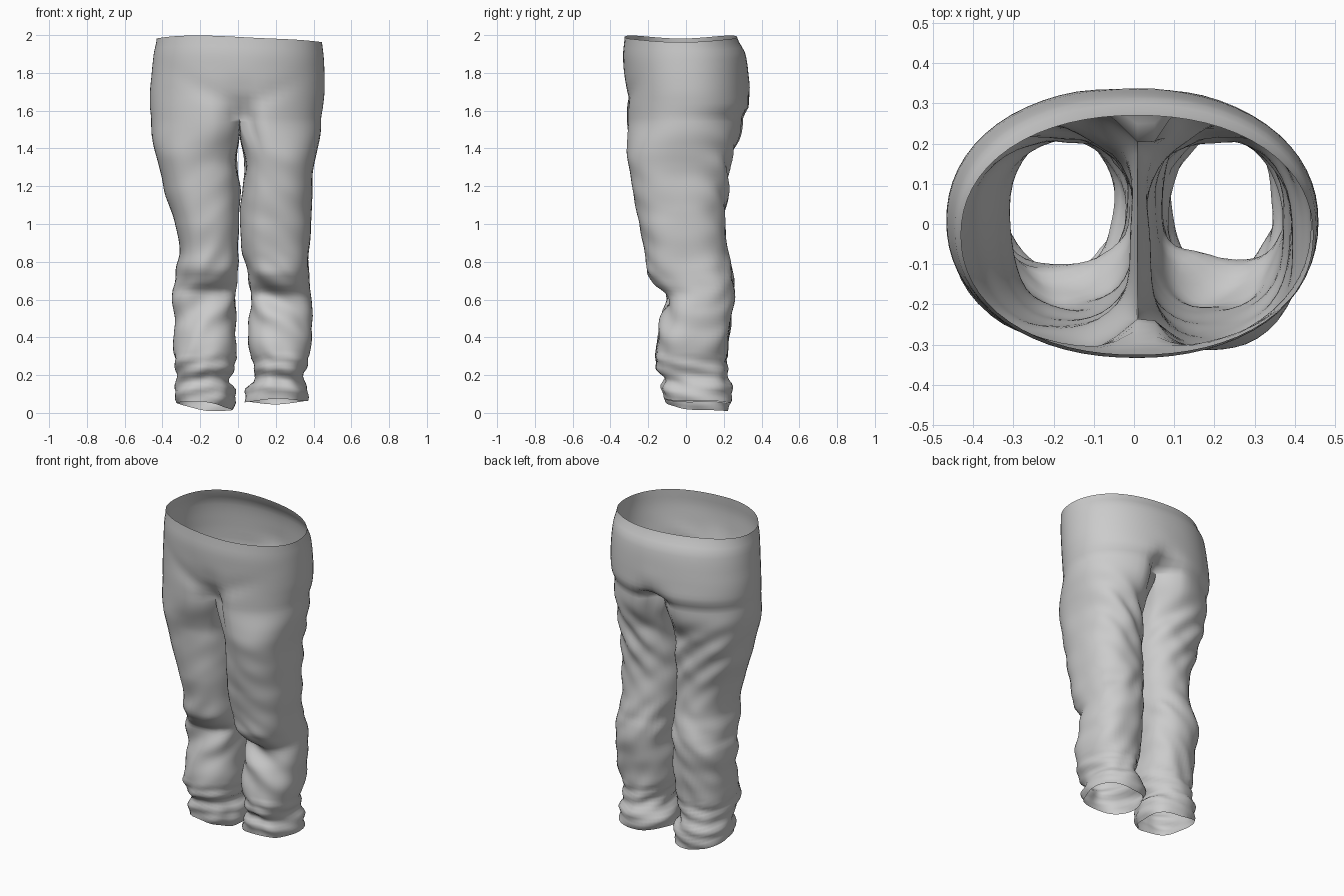
import bpy, bmesh, math
from mathutils import Vector, noise

if "Cube" in bpy.data.objects:
    bpy.data.objects.remove(bpy.data.objects["Cube"])

N = 64            # points around the hips
K = 13            # points along the crotch seam
LEG_ROWS = 80
HIP_ROWS = 16

# hips: z, left x, right x, front y, back y, front cleft depth, back cleft depth
HIPS = [(1.99, -.43, .445, -.325, .27, 0, 0), (1.90, -.447, .454, -.333, .315, 0, 0),
        (1.80, -.457, .458, -.328, .33, .0, .0), (1.70, -.466, .458, -.322, .337, .015, .0),
        (1.62, -.466, .450, -.325, .34, .05, .03), (1.56, -.46, .44, -.325, .315, .09, .12)]
# legs: z, outer x, inner x, front y, back y
LEFT = [(1.56, -.455, .02, -.29, .29), (1.4, -.44, .015, -.27, .24), (1.2, -.395, .015, -.25, .22),
        (1.0, -.335, .005, -.235, .208), (.85, -.31, .0, -.21, .22), (.76, -.325, .0, -.205, .24),
        (.70, -.335, .0, -.165, .25), (.64, -.35, -.01, -.105, .25), (.5, -.34, -.01, -.13, .24),
        (.35, -.335, -.01, -.155, .225), (.24, -.33, -.02, -.155, .21), (.17, -.32, -.05, -.115, .22),
        (.12, -.335, -.02, -.12, .24), (0, -.32, -.03, -.09, .23)]
RIGHT = [(1.56, .44, .025, -.34, .29), (1.4, .412, .02, -.318, .245), (1.2, .395, .02, -.285, .22),
         (1.0, .39, .01, -.25, .208), (.85, .378, .02, -.22, .22), (.75, .378, .045, -.205, .24),
         (.69, .385, .05, -.16, .255), (.62, .385, .065, -.095, .255), (.5, .39, .06, -.13, .24),
         (.35, .385, .06, -.155, .225), (.24, .36, .09, -.155, .21), (.18, .345, .09, -.115, .22),
         (.12, .365, .045, -.125, .245), (0, .36, .05, -.09, .23)]


def sample(keys, z):
    """Smooth interpolation of a descending table of sections."""
    i = 0
    while i < len(keys) - 2 and z < keys[i + 1][0]:
        i += 1
    p0, p1, p2, p3 = (keys[max(0, min(len(keys) - 1, i + d))] for d in (-1, 0, 1, 2))
    t = max(0, min(1, (p1[0] - z) / (p1[0] - p2[0])))
    out = []
    for a, b, c, d in list(zip(p0, p1, p2, p3))[1:]:
        m, n = (c - a) * .4, (d - b) * .4
        out.append((2*t**3 - 3*t*t + 1)*b + (t**3 - 2*t*t + t)*m + (3*t*t - 2*t**3)*c + (t**3 - t*t)*n)
    return out


def round_box(angle, power):
    c, s = math.cos(angle), math.sin(angle)
    r = (abs(c)**power + abs(s)**power) ** (-1 / power)
    return c * r, s * r


def smooth(t):
    t = max(0, min(1, t))
    return t * t * (3 - 2 * t)


def bump(x, width):
    return math.exp(-(x / width) ** 2)


def hip_point(i, t):
    a = -math.pi / 2 + 2 * math.pi * i / N
    z = 1.99 + (1.56 - 1.99) * t
    x0, x1, y0, y1, cf, cb = sample(HIPS, z)
    c, s = round_box(a, 2.15)
    x = (x0 + x1) / 2 + c * (x1 - x0) / 2
    y = (y0 + y1) / 2 + s * (y1 - y0) / 2
    pinch = bump(x - .01, .075)
    y += pinch * (cf if s < 0 else -cb)
    x += .02 * pinch * t
    # groin creases running from the hips down to the crotch
    if s < 0:
        y += .012 * bump(z - 1.6 - .55 * abs(x - .02), .05) * bump(x, .25)
    wave = .008 * math.cos(3 * a) - .035 * max(0, c) ** 4     # uneven waist edge
    return Vector((x, y, z + wave * (1 - t) ** 2))


def leg_point(keys, th, z):
    xo, xi, y0, y1 = sample(keys, z)
    c, s = round_box(th, 2.35)
    cx, cy = (xo + xi) / 2, (y0 + y1) / 2
    # cloth wrinkles: soft above, bunched at knee and ankle
    side = 1 if xo > 0 else -1
    amp = .005 + .011 * smooth((.95 - z) / .3)
    fold = amp * noise.noise(Vector((c * 1.3 + side * 7, s * 1.3, z * 9 + c * 1.2)))
    if s > 0:   # slanting drapes below the seat
        fold += .007 * s * math.sin((z - .22 * c) * 34) * bump(z - 1.25, .25)
    if z < .3:
        fold += .006 * math.sin(z * 75 + 2 * c + 3 * s)
    if s < 0:
        fold -= .010 * s * math.sin((z + .12 * c) * 30) * bump(z - .6, .15)
    k = 1 + fold / .17
    # hollow of the inner thighs under the crotch
    hollow = side * .045 * max(0, -c) * bump(s + .1, .55) * bump(z - 1.4, .14)
    return cx + (xo - cx) * c * k + hollow, cy + (y1 - y0) / 2 * s * k


def bridge(rows):
    for a, b in zip(rows, rows[1:]):
        for i in range(len(a)):
            j = (i + 1) % len(a)
            bm.faces.new((a[i], a[j], b[j], b[i]))


bm = bmesh.new()

# hips, from waist edge down to the crotch level
hips = [[bm.verts.new(hip_point(i, r / HIP_ROWS)) for i in range(N)] for r in range(HIP_ROWS + 1)]
bridge(hips)

# crotch seam from back to front
base = hips[-1]
front, back = base[0], base[N // 2]
seam = []
for k in range(1, K + 1):
    t = k / (K + 1)
    p = back.co.lerp(front.co, t)
    p.z -= .08 * math.sin(math.pi * t) ** .7
    seam.append(bm.verts.new(p))


def leg(keys, outer, hem_height, hem_x, hem_y):
    top = outer + seam
    H = len(outer)
    a0, a1 = math.radians(-128), math.radians(132)
    angles = [a0 + (a1 - a0) * i / (H - 1) for i in range(H)]
    angles += [a1 + math.radians(100) * k / (K + 1) for k in range(1, K + 1)]
    rows = [top]
    for r in range(1, LEG_ROWS + 1):
        t = r / LEG_ROWS
        row = []
        for v, th in zip(top, angles):
            hem = hem_height + hem_x * math.cos(th) + hem_y * math.sin(th) + .005 * math.sin(3 * th)
            z = v.co.z + (hem - v.co.z) * t
            x, y = leg_point(keys, th, z)
            s = smooth(t * 6)
            row.append(bm.verts.new((v.co.x + (x - v.co.x) * s, v.co.y + (y - v.co.y) * s, z)))
        rows.append(row)
    bridge(rows)


# right leg and left leg hang from either half of the hip ring
leg(RIGHT, [base[i] for i in range(N // 2 + 1)], .06, .003, -.01)
leg(LEFT, [base[i % N] for i in range(N, N // 2 - 1, -1)], .035, .02, -.018)

bmesh.ops.recalc_face_normals(bm, faces=bm.faces)
mesh = bpy.data.meshes.new("trousers")
bm.to_mesh(mesh)
bm.free()
trousers = bpy.data.objects.new("trousers", mesh)
bpy.context.collection.objects.link(trousers)
for p in mesh.polygons:
    p.use_smooth = True
